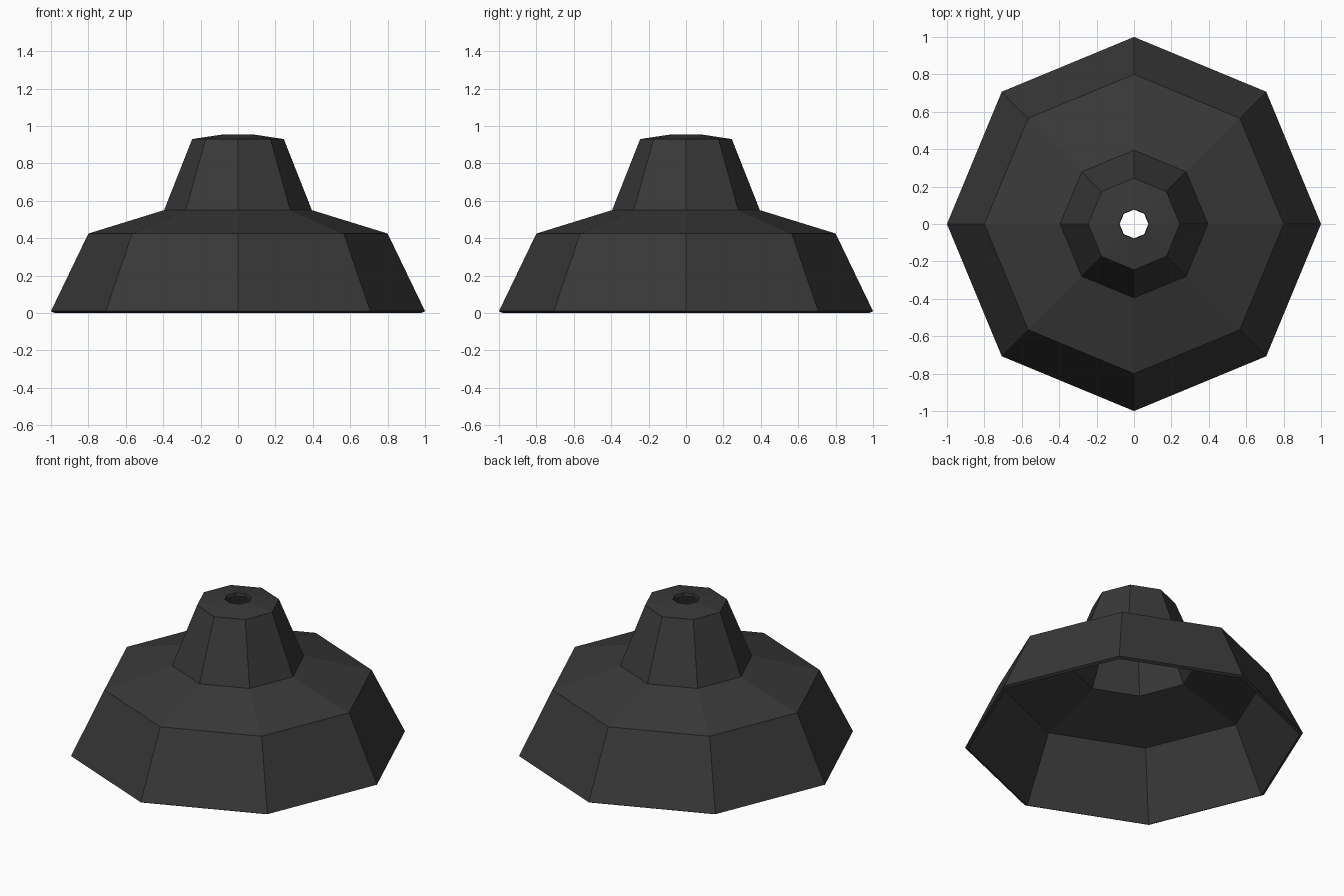
import bpy, bmesh
from math import pi, sin, cos

if "Cube" in bpy.data.objects:
    bpy.data.objects.remove(bpy.data.objects["Cube"])

SIDES = 8
# outer profile (radius, height), bottom rim to cable hole
PROFILE = [(1.0, 0.01), (0.8, 0.425), (0.395, 0.55), (0.245, 0.93), (0.08, 0.955)]

# lathe the profile into an open octagonal shell
bm = bmesh.new()
rings = [[bm.verts.new((r * cos(2 * pi * i / SIDES), r * sin(2 * pi * i / SIDES), z))
          for i in range(SIDES)] for r, z in PROFILE]
for low, high in zip(rings, rings[1:]):
    for i in range(SIDES):
        j = (i + 1) % SIDES
        bm.faces.new((low[i], low[j], high[j], high[i]))
mesh = bpy.data.meshes.new("lamp_shade")
bm.to_mesh(mesh)
bm.free()
shade = bpy.data.objects.new("lamp_shade", mesh)
bpy.context.collection.objects.link(shade)

# thin wall, grown inward
wall = shade.modifiers.new("wall", 'SOLIDIFY')
wall.thickness = 0.02
wall.offset = -1
wall.use_even_offset = True

# dark finish
mat = bpy.data.materials.new("dark_metal")
mat.diffuse_color = (0.04, 0.04, 0.04, 1)
mat.use_nodes = True
mat.node_tree.nodes["Principled BSDF"].inputs["Base Color"].default_value = mat.diffuse_color
mesh.materials.append(mat)
